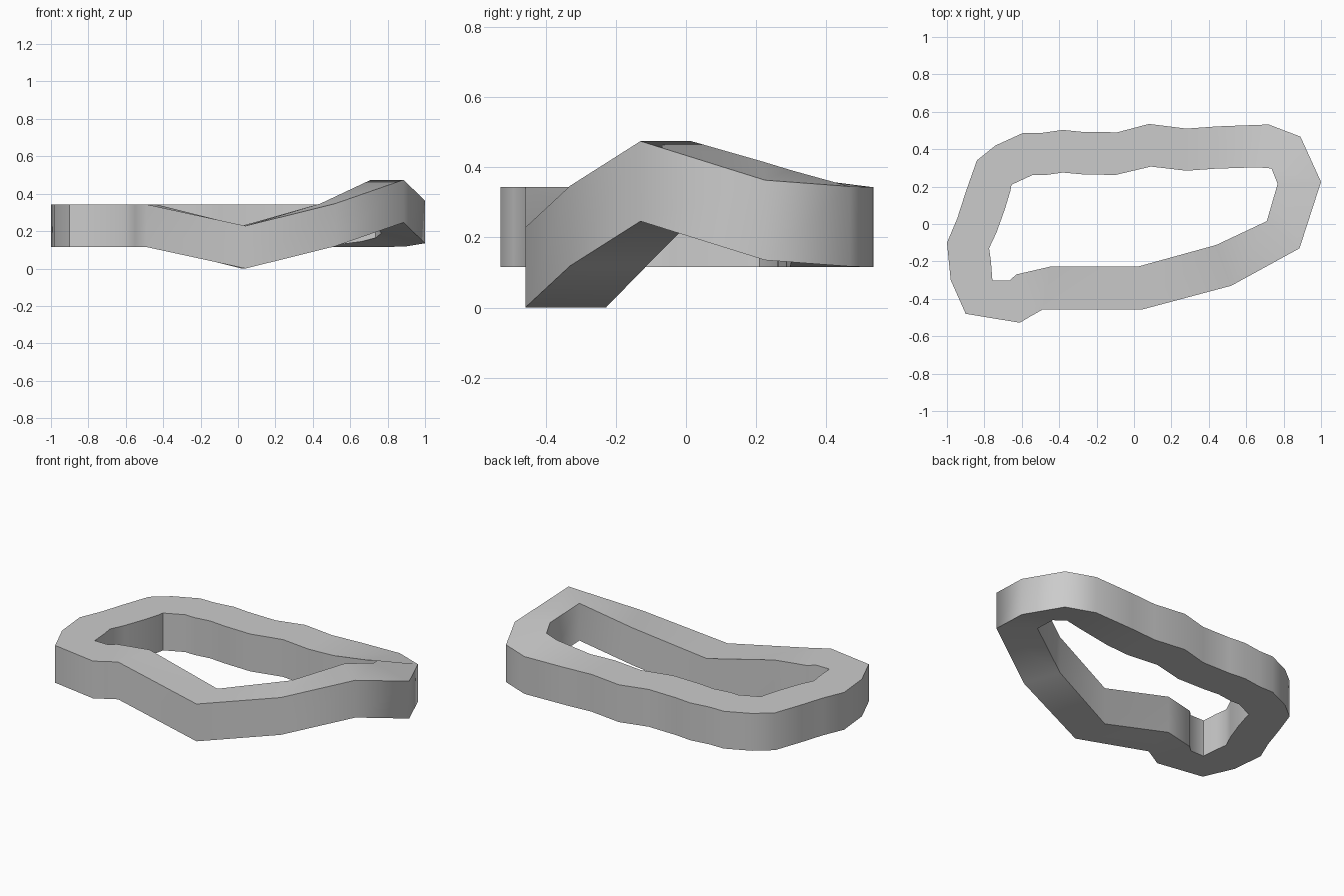
import bpy, bmesh

THICK = 0.228   # height of the square section
TOP = 0.346     # usual level of the top face

# Stations round the loop: outer x, y and inner x, y
stations = [
    (0.04, -0.458, 0.02, -0.228), (0.52, -0.33, 0.44, -0.112),
    (0.885, -0.13, 0.71, 0.015), (1.0, 0.225, 0.768, 0.215),
    (0.89, 0.467, 0.735, 0.297), (0.72, 0.532, 0.66, 0.303),
    (0.45, 0.522, 0.44, 0.296), (0.28, 0.51, 0.28, 0.285),
    (0.08, 0.535, 0.09, 0.307), (-0.09, 0.49, -0.10, 0.262),
    (-0.28, 0.493, -0.28, 0.266), (-0.38, 0.503, -0.38, 0.275),
    (-0.50, 0.486, -0.48, 0.261), (-0.595, 0.486, -0.54, 0.263),
    (-0.74, 0.42, -0.655, 0.21), (-0.84, 0.34, -0.66, 0.18),
    (-0.90, 0.17, -0.69, 0.08), (-0.945, 0.03, -0.735, -0.045),
    (-1.0, -0.1, -0.775, -0.13), (-0.98, -0.3, -0.765, -0.2),
    (-0.90, -0.48, -0.757, -0.303), (-0.61, -0.528, -0.665, -0.303),
    (-0.55, -0.492, -0.63, -0.27), (-0.49, -0.458, -0.44, -0.226),
]

# Stations whose top level differs: outer z, inner z
levels = {0: (0.231, 0.231), 1: (0.35, 0.35), 2: (0.477, 0.477),
          3: (0.366, 0.42), 4: (0.348, 0.395), 5: (TOP, 0.375)}

# Square-section bent ring
bm = bmesh.new()
rings = []
for i, (ox, oy, ix, iy) in enumerate(stations):
    zo, zi = levels.get(i, (TOP, TOP))
    rings.append([bm.verts.new(p) for p in (
        (ox, oy, zo), (ix, iy, zi),
        (ix, iy, max(zi - THICK, 0.003)), (ox, oy, max(zo - THICK, 0)))])
for a, b in zip(rings, rings[1:] + rings[:1]):
    for k in range(4):
        n = (k + 1) % 4
        bm.faces.new((a[k], a[n], b[n], b[k]))
bmesh.ops.recalc_face_normals(bm, faces=bm.faces)
low = min(v.co.z for v in bm.verts)
bmesh.ops.translate(bm, verts=bm.verts, vec=(0, 0, -low))

mesh = bpy.data.meshes.new("bent_ring")
bm.to_mesh(mesh)
bm.free()
ring = bpy.data.objects.new("bent_ring", mesh)
bpy.context.collection.objects.link(ring)
bpy.context.view_layer.objects.active = ring
ring.select_set(True)
bpy.ops.object.shade_smooth_by_angle(angle=0.9)
